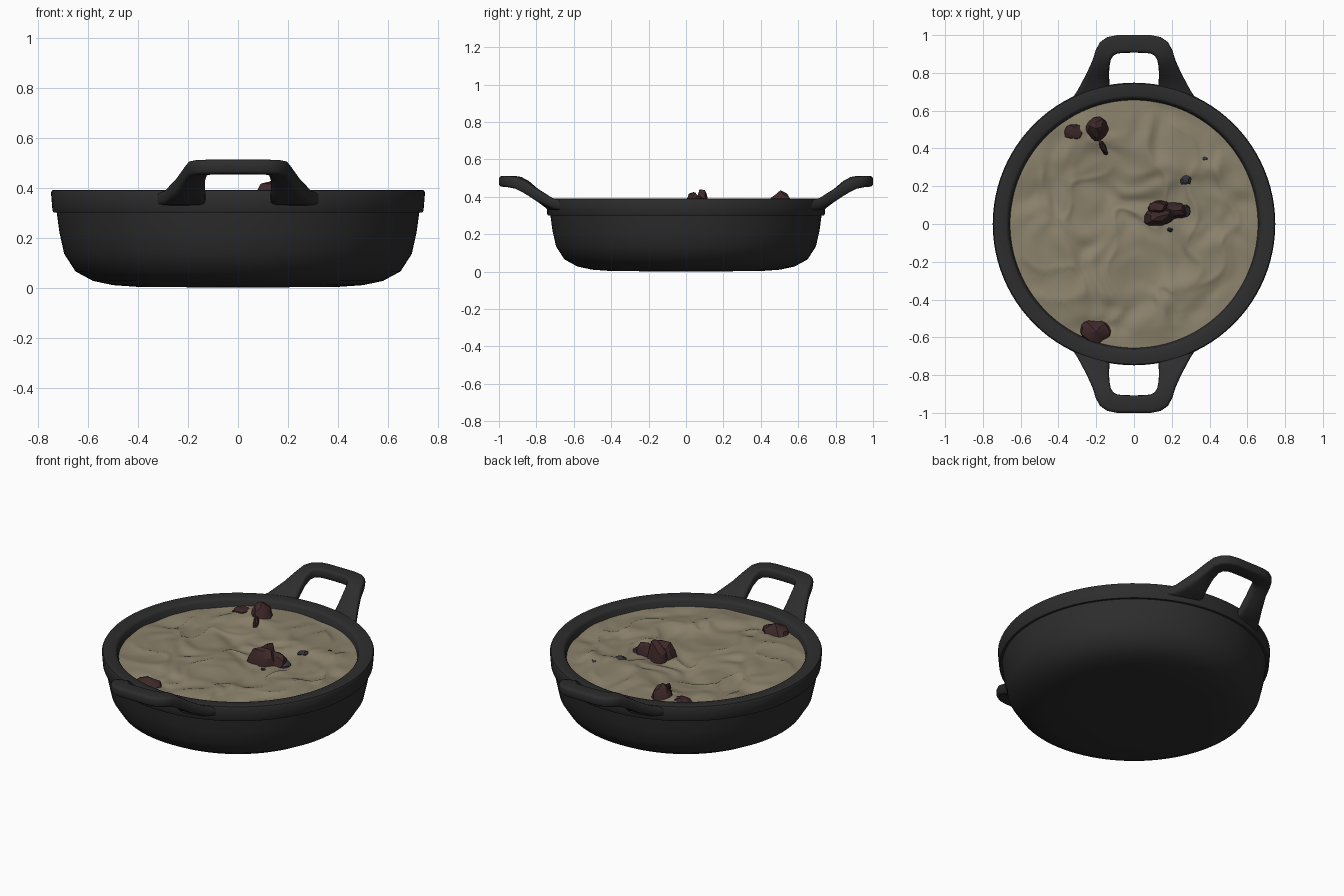
import bpy, bmesh, math, random
from mathutils import Vector, noise

if "Cube" in bpy.data.objects:
    bpy.data.objects.remove(bpy.data.objects["Cube"])

random.seed(4)


def material(name, rgb):
    m = bpy.data.materials.new(name)
    m.diffuse_color = (*rgb, 1)
    m.use_nodes = True
    m.node_tree.nodes["Principled BSDF"].inputs["Base Color"].default_value = m.diffuse_color
    return m


IRON = material("cast_iron", (0.026, 0.026, 0.027))
STEW = material("creamy_stew", (0.26, 0.222, 0.148))
MEAT = material("dark_meat", (0.048, 0.021, 0.022))
HERB = material("grey_herb", (0.032, 0.032, 0.042))


def finish(bm, name, mat, angle=None):
    bmesh.ops.recalc_face_normals(bm, faces=bm.faces)
    me = bpy.data.meshes.new(name)
    bm.to_mesh(me)
    bm.free()
    me.materials.append(mat)
    ob = bpy.data.objects.new(name, me)
    bpy.context.collection.objects.link(ob)
    if angle:
        bpy.ops.object.select_all(action='DESELECT')
        ob.select_set(True)
        bpy.context.view_layer.objects.active = ob
        bpy.ops.object.shade_smooth_by_angle(angle=math.radians(angle))
    return ob


def skin(bm, rings, closed=True):
    """Bridge consecutive vertex rings with quads."""
    n = len(rings[0])
    for a, b in zip(rings, rings[1:]):
        for i in range(n if closed else n - 1):
            j = (i + 1) % n
            bm.faces.new((a[i], a[j], b[j], b[i]))


# Pan body: lathed profile, outside then over the rim and down inside
profile = [(0.40, 0.003), (0.50, 0.010), (0.58, 0.027), (0.65, 0.065),
           (0.695, 0.135), (0.714, 0.22), (0.725, 0.30), (0.738, 0.30),
           (0.742, 0.308), (0.748, 0.38), (0.743, 0.389), (0.735, 0.391),
           (0.680, 0.389), (0.670, 0.385), (0.663, 0.375), (0.648, 0.30),
           (0.635, 0.14), (0.58, 0.07), (0.48, 0.045)]
SEG = 96
bm = bmesh.new()
rings = [[bm.verts.new((r * math.cos(2 * math.pi * i / SEG),
                        r * math.sin(2 * math.pi * i / SEG), z))
          for i in range(SEG)] for r, z in profile]
skin(bm, rings)
for ring, z in ((rings[0], 0.0), (rings[-1], 0.04)):
    c = bm.verts.new((0, 0, z))
    for i in range(SEG):
        bm.faces.new((c, ring[i], ring[(i + 1) % SEG]))
finish(bm, "pan_body", IRON, 35)

# Loop handles: rounded section swept through (outer xy, inner xy, top, bottom)
half = [((0.352, 0.63), (0.13, 0.69), 0.374, 0.326),
        ((0.300, 0.705), (0.13, 0.745), 0.394, 0.330),
        ((0.252, 0.795), (0.132, 0.79), 0.443, 0.372),
        ((0.220, 0.865), (0.130, 0.835), 0.486, 0.415),
        ((0.203, 0.920), (0.122, 0.872), 0.507, 0.442),
        ((0.180, 0.963), (0.108, 0.893), 0.511, 0.450),
        ((0.140, 0.990), (0.085, 0.903), 0.512, 0.452),
        ((0.090, 1.0), (0.055, 0.906), 0.512, 0.453),
        ((0.0, 1.0), (0.0, 0.907), 0.512, 0.453)]
stations = half + [((-o[0], o[1]), (-n[0], n[1]), t, b)
                   for o, n, t, b in reversed(half[:-1])]
for name, s in (("back_handle", 1), ("front_handle", -1)):
    bm = bmesh.new()
    rings = []
    for o, n, t, b in stations:
        ring = []
        for k in range(20):
            a = 2 * math.pi * k / 20
            u = math.copysign(abs(math.cos(a)) ** 0.45, math.cos(a))
            v = math.copysign(abs(math.sin(a)) ** 0.45, math.sin(a))
            f = (u + 1) / 2
            ring.append(bm.verts.new((s * (n[0] + (o[0] - n[0]) * f),
                                      s * (n[1] + (o[1] - n[1]) * f),
                                      (t + b) / 2 + v * (t - b) / 2)))
        rings.append(ring)
    skin(bm, rings)
    bm.faces.new(rings[0])
    bm.faces.new(rings[-1])
    finish(bm, name, IRON, 50)


# Stew surface: disc with warped lumps and folds, calmer at the edge
def stew_z(x, y):
    p = Vector((x, y, 0.3))
    w = noise.noise_vector(p * 4) * 0.12
    q = p + Vector((w.x, w.y, 0))
    fold = max(0.0, 0.75 - abs(noise.noise(q * 5)) * 3)
    lump = noise.noise(q * 4.2 + Vector((5, 2, 0)))
    fine = noise.noise(q * 9 + Vector((1, 7, 3)))
    edge = min(1.0, (0.70 - math.hypot(x, y)) / 0.14)
    return 0.345 + edge * (0.028 * lump + 0.014 * fold ** 2 + 0.017 * fine)


bm = bmesh.new()
NR, NA = 64, 160
rings = []
for r in range(1, NR + 1):
    rad = 0.656 * r / NR
    rings.append([])
    for i in range(NA):
        x = rad * math.cos(2 * math.pi * i / NA)
        y = rad * math.sin(2 * math.pi * i / NA)
        rings[-1].append(bm.verts.new((x, y, stew_z(x, y))))
skin(bm, rings)
c = bm.verts.new((0, 0, stew_z(0, 0)))
for i in range(NA):
    bm.faces.new((c, rings[0][i], rings[0][(i + 1) % NA]))
stew = finish(bm, "stew_surface", STEW, 60)
if stew.data.polygons[0].normal.z < 0:
    stew.data.flip_normals()


# Chunks: jagged faceted lumps; "rise" is the height above the local stew
def chunk(name, x, y, rise, sx, sy, turn, mat):
    bm = bmesh.new()
    bmesh.ops.create_icosphere(bm, subdivisions=2, radius=1)
    off = Vector((random.random(), random.random(), random.random())) * 20
    for v in bm.verts:
        v.co *= 1 + 0.35 * noise.noise(v.co * 1.1 + off)
    hi = max(v.co.z for v in bm.verts)
    base = stew_z(x, y) - 0.012
    sz = (rise + 0.012) / hi
    for v in bm.verts:
        a, b = v.co.x * sx, v.co.y * sy
        v.co = (x + a * math.cos(turn) - b * math.sin(turn),
                y + a * math.sin(turn) + b * math.cos(turn),
                base + v.co.z * sz)
    finish(bm, name, mat, 25)


for i, (x, y, top, sx, sy, turn) in enumerate([
        (0.13, 0.04, 0.425, 0.095, 0.052, 0.2),
        (0.13, 0.09, 0.44, 0.06, 0.038, 0.3),
        (0.21, 0.07, 0.405, 0.075, 0.05, 0.1),
        (-0.20, 0.505, 0.435, 0.058, 0.065, 0.3),
        (-0.165, 0.41, 0.385, 0.016, 0.05, 0.4),
        (-0.32, 0.49, 0.375, 0.050, 0.045, 0.3),
        (-0.20, -0.57, 0.388, 0.085, 0.062, -0.3)]):
    rise = max(top - stew_z(x, y), 0.012)
    chunk(f"meat_chunk_{i + 1}", x, y, rise, sx, sy, turn, MEAT)
for i, (x, y, rise, sx, sy, turn) in enumerate([
        (0.27, 0.07, 0.03, 0.030, 0.035, 0.0),
        (0.275, 0.235, 0.012, 0.035, 0.03, 0.5),
        (0.19, -0.03, 0.01, 0.022, 0.014, 0.0),
        (0.375, 0.345, 0.006, 0.020, 0.013, 0.0)]):
    chunk(f"herb_bit_{i + 1}", x, y, rise, sx, sy, turn, HERB)
